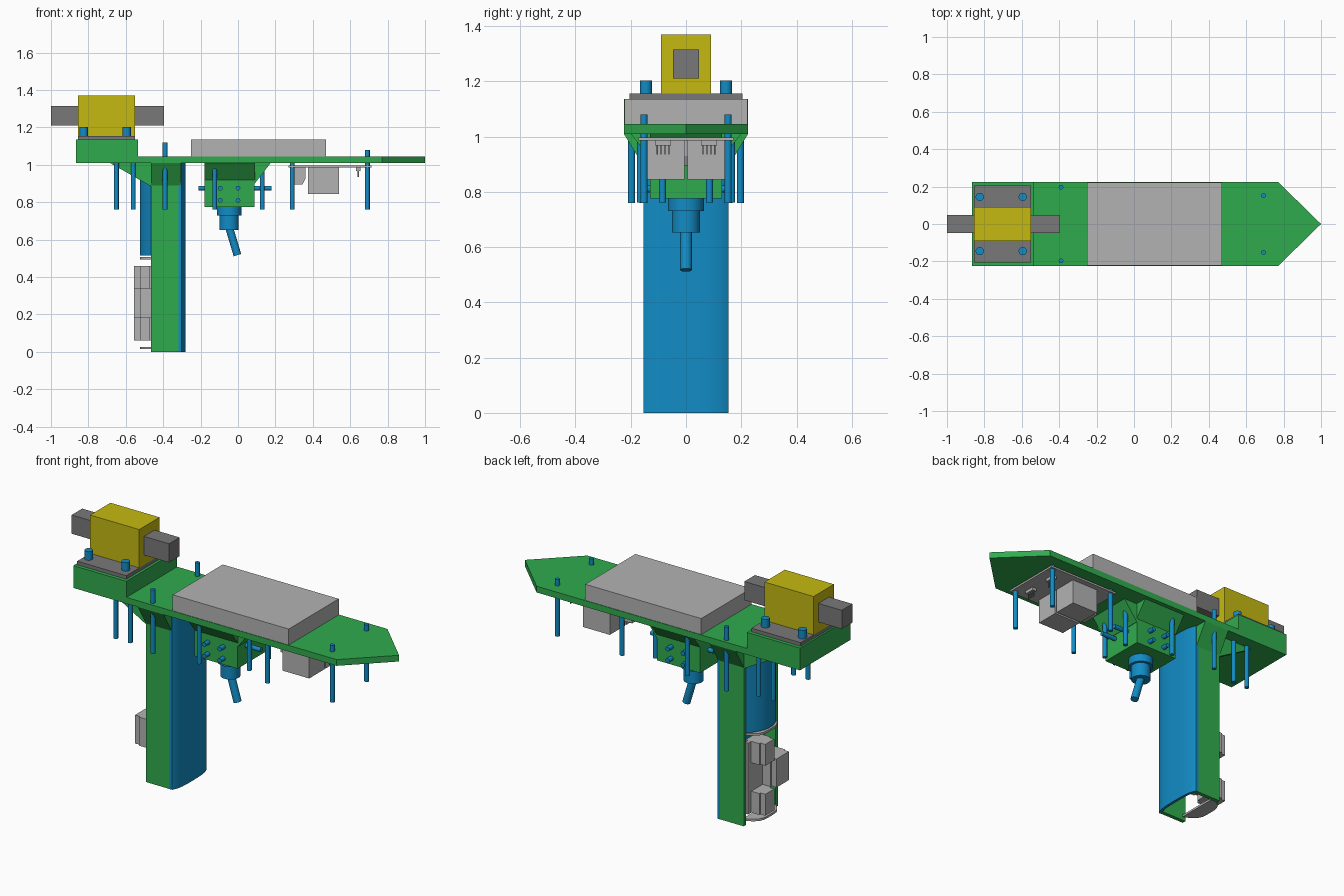
import bpy, bmesh, math
from mathutils import Vector

if "Cube" in bpy.data.objects:
    bpy.data.objects.remove(bpy.data.objects["Cube"])


def material(name, rgb):
    m = bpy.data.materials.new(name)
    m.diffuse_color = (*rgb, 1)
    m.use_nodes = True
    m.node_tree.nodes["Principled BSDF"].inputs["Base Color"].default_value = m.diffuse_color
    return m


GREEN = material("green", (0.030, 0.410, 0.075))
BLUE = material("blue", (0.006, 0.262, 0.560))
YELLOW = material("yellow", (0.560, 0.490, 0.006))
LIGHT = material("light grey", (0.45, 0.45, 0.45))
DARK = material("dark grey", (0.190, 0.190, 0.190))


def finish(name, bm, mat, smooth=False):
    bmesh.ops.recalc_face_normals(bm, faces=bm.faces)
    me = bpy.data.meshes.new(name)
    bm.to_mesh(me)
    bm.free()
    me.materials.append(mat)
    ob = bpy.data.objects.new(name, me)
    bpy.context.collection.objects.link(ob)
    if smooth:
        bpy.ops.object.select_all(action='DESELECT')
        ob.select_set(True)
        bpy.context.view_layer.objects.active = ob
        bpy.ops.object.shade_smooth_by_angle(angle=math.radians(35))
    return ob


def prism(name, pts, axis, lo, hi, mat, smooth=False):
    """Extrude a 2D outline along an axis (x: pts are yz, y: xz, z: xy)."""
    place = {'x': lambda a, b, t: (t, a, b),
             'y': lambda a, b, t: (a, t, b),
             'z': lambda a, b, t: (a, b, t)}[axis]
    bm = bmesh.new()
    low = [bm.verts.new(place(a, b, lo)) for a, b in pts]
    high = [bm.verts.new(place(a, b, hi)) for a, b in pts]
    bm.faces.new(low)
    bm.faces.new(high)
    for i in range(len(pts)):
        j = (i + 1) % len(pts)
        bm.faces.new((low[i], low[j], high[j], high[i]))
    return finish(name, bm, mat, smooth)


def box(name, x, y, z, mat):
    return prism(name, [(x[0], y[0]), (x[1], y[0]), (x[1], y[1]), (x[0], y[1])],
                 'z', z[0], z[1], mat)


def rod(name, a, b, r, mat=BLUE, n=20):
    a, b = Vector(a), Vector(b)
    bm = bmesh.new()
    bmesh.ops.create_cone(bm, cap_ends=True, segments=n, radius1=r, radius2=r,
                          depth=(b - a).length)
    q = (b - a).to_track_quat('Z', 'Y')
    for v in bm.verts:
        v.co = q @ v.co + (a + b) / 2
    return finish(name, bm, mat, True)


# Deck with pointed bow, and raised stern block
prism("deck", [(-0.865, -0.225), (0.77, -0.225), (1.0, 0), (0.77, 0.225), (-0.865, 0.225)],
      'z', 1.01, 1.045, GREEN)
box("stern_block", (-0.865, -0.535), (-0.225, 0.225), (1.012, 1.135), GREEN)
box("deck_panel", (-0.25, 0.47), (-0.222, 0.222), (1.045, 1.135), LIGHT)

# Stern motor unit
box("motor_base", (-0.855, -0.55), (-0.205, 0.205), (1.135, 1.155), DARK)
box("motor_body", (-0.855, -0.55), (-0.09, 0.09), (1.155, 1.37), YELLOW)
box("motor_shaft_rear", (-1.0, -0.855), (-0.047, 0.047), (1.21, 1.315), DARK)
box("motor_shaft_front", (-0.55, -0.395), (-0.047, 0.047), (1.21, 1.315), DARK)

# Bolts and long rods on both sides
for s in (-1, 1):
    for x in (-0.825, -0.595):
        rod("motor_bolt", (x, s * 0.145, 1.15), (x, s * 0.145, 1.203), 0.022)
    for x in (-0.65, -0.56):
        rod("stern_rod", (x, s * 0.155, 0.76), (x, s * 0.155, 1.02), 0.0125)
    rod("column_rod", (-0.39, s * 0.197, 0.76), (-0.39, s * 0.197, 1.12), 0.0125)
    rod("bow_rod", (0.692, s * 0.152, 0.76), (0.692, s * 0.152, 1.08), 0.0125)
    rod("board_rod", (0.29, s * 0.152, 0.76), (0.29, s * 0.152, 1.03), 0.0125)

# Column: two side walls, curved front skin and a shorter curved rear fairing
N = 20


def arc(x0, bulge, half, power=2.0):
    ys = [half * math.sin(math.pi * (i / N - 0.5)) for i in range(N + 1)]
    return [(x0 + bulge * (1 - abs(y / half) ** power), y) for y in ys]


for s in (-1, 1):
    y = sorted((s * 0.13, s * 0.152))
    box("column_wall", (-0.465, -0.302), y, (0, 1.01), GREEN)
    # Rib behind the wall and flare beside it
    prism("column_rib", [(-0.685, 1.01), (-0.465, 0.885), (-0.465, 1.01)], 'y', y[0], y[1], GREEN)
    prism("column_flare", [(s * 0.14, 0.89), (s * 0.152, 0.89), (s * 0.225, 1.01), (s * 0.14, 1.01)],
          'x', -0.465, -0.305, GREEN)
outer = arc(-0.302, 0.022, 0.153, 4)
inner = arc(-0.318, 0.022, 0.153, 4)
prism("column_front_skin", outer + inner[::-1], 'z', 0, 1.01, BLUE, True)
prism("column_rear_fairing", arc(-0.465, -0.06, 0.13), 'z', 0.515, 1.01, BLUE, True)

# Grey latch blocks inside the open rear of the column
box("latch_plate", (-0.475, -0.455), (-0.02, 0.128), (0.06, 0.46), LIGHT)
for name, y, z in (("upper_latch", (0.0, 0.1), (0.34, 0.46)),
                   ("middle_latch", (-0.13, 0.0), (0.18, 0.34)),
                   ("lower_latch", (0.0, 0.1), (0.06, 0.18))):
    box(name, (-0.525, -0.44), y, z, LIGHT)
    box(name + "_lip", (-0.555, -0.525), (y[0] + 0.01, y[1] - 0.01), z, LIGHT)
for z in (0.015, 0.495):
    prism("latch_end_plate", arc(-0.44, -0.085, 0.125, 4), 'z', z, z + 0.012, LIGHT, True)

# Steering pod under the deck
box("pod", (-0.178, 0.088), (-0.13, 0.13), (0.775, 1.01), GREEN)
prism("pod_front_flare", [(0.08, 0.90), (0.09, 0.90), (0.175, 1.01), (0.08, 1.01)],
      'y', -0.13, 0.13, GREEN)
for s in (-1, 1):
    prism("pod_side_flare", [(s * 0.12, 0.92), (s * 0.13, 0.92), (s * 0.2, 1.01), (s * 0.12, 1.01)],
          'x', -0.178, 0.09, GREEN)
    for x in (-0.095, 0.0):
        for z in (0.81, 0.875):
            rod("pod_side_bolt", (x, s * 0.12, z), (x, s * 0.165, z), 0.0125)
    rod("pod_rear_pin", (-0.21, s * 0.05, 0.875), (-0.17, s * 0.05, 0.875), 0.0125)
    rod("pod_front_pin", (0.08, s * 0.05, 0.875), (0.18, s * 0.05, 0.875), 0.0125)
    rod("pod_front_rod", (0.13, s * 0.085, 0.762), (0.13, s * 0.085, 1.02), 0.0125)
    rod("pod_side_rod", (-0.125, s * 0.165, 0.762), (-0.125, s * 0.165, 1.02), 0.0125)

# Stepped nozzle and angled outlet pipe
rod("nozzle_collar", (-0.047, 0, 0.73), (-0.047, 0, 0.78), 0.066, n=32)
rod("nozzle_neck", (-0.047, 0, 0.652), (-0.047, 0, 0.735), 0.051, n=32)
rod("outlet_pipe", (-0.052, 0, 0.68), (-0.003, 0, 0.517), 0.021, n=24)

# Circuit board with twin boxes, connector and pin headers
box("board", (0.27, 0.715), (-0.172, 0.172), (0.985, 0.996), LIGHT)
for s in (-1, 1):
    box("board_box", (0.375, 0.54), sorted((s * 0.006, s * 0.14)), (0.845, 0.986), LIGHT)
    for i in range(4):
        y = s * (0.062 + 0.014 * i)
        box("header_pin", (0.64, 0.646), (y - 0.002, y + 0.002), (0.935, 0.986), DARK)
    box("header_strip", (0.63, 0.656), sorted((s * 0.055, s * 0.112)), (0.968, 0.986), LIGHT)
prism("board_connector", [(0.3, 0.986), (0.3, 0.895), (0.345, 0.895), (0.362, 0.93), (0.362, 0.986)],
      'y', -0.05, 0.05, LIGHT)
